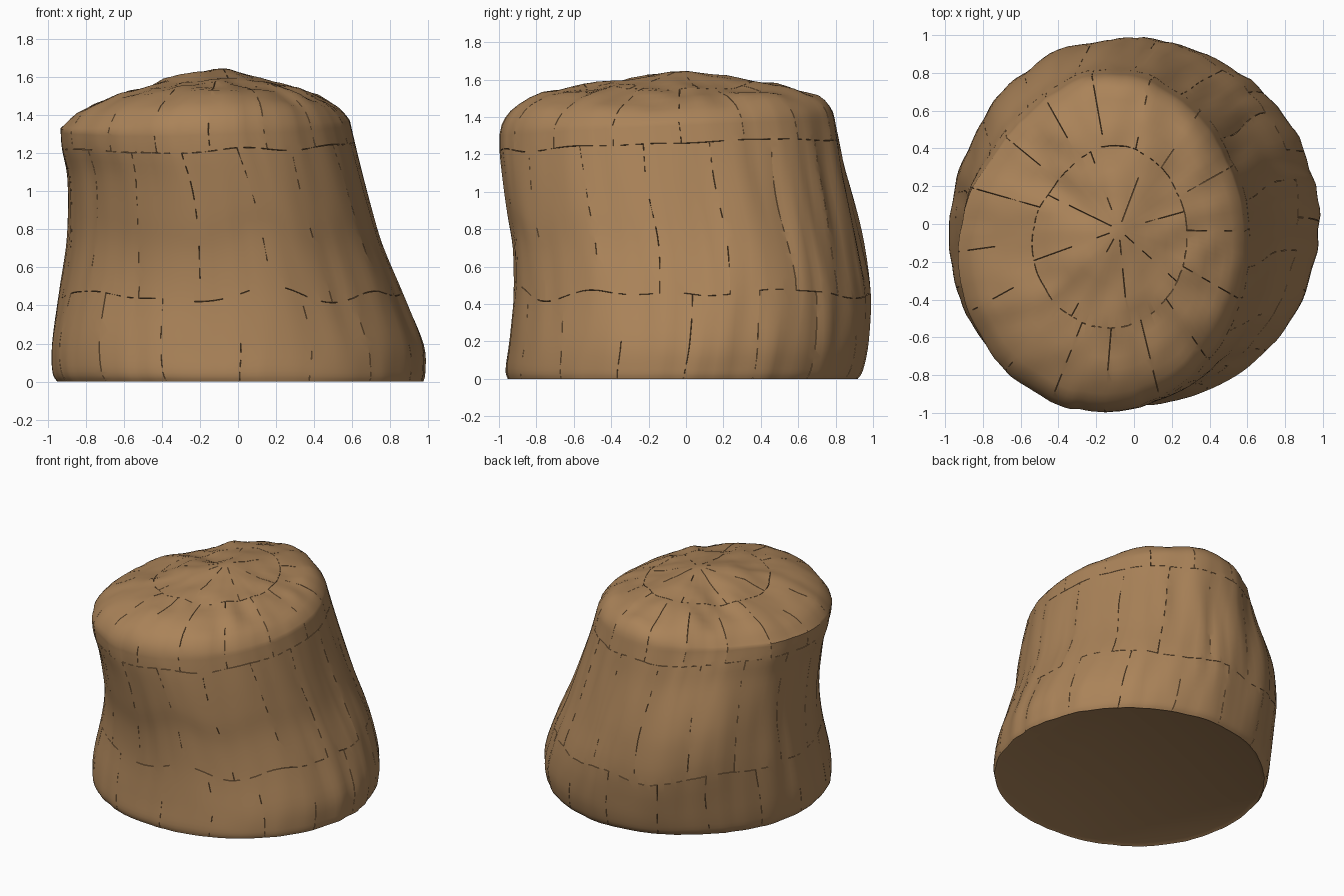
import bpy
import bmesh
import math
import random
from mathutils import Vector, noise

random.seed(4)
SEGMENTS = 144
SIDE_STEPS = 4
PATCH = 9  # segments per bark patch

cube = bpy.data.objects.get("Cube")
if cube:
    bpy.data.objects.remove(cube, do_unlink=True)


def make_material(name, colour):
    mat = bpy.data.materials.new(name)
    mat.use_nodes = True
    mat.diffuse_color = colour
    shader = mat.node_tree.nodes["Principled BSDF"]
    shader.inputs["Base Color"].default_value = colour
    shader.inputs["Roughness"].default_value = 0.9
    return mat


bark = make_material("bark brown", (0.405, 0.228, 0.1, 1))

# Trunk silhouette: height, then the left, right, front and back extents
TRUNK = [
    (0.0, -0.95, 0.97, -0.95, 0.92),
    (0.05, -0.975, 0.98, -0.96, 0.95),
    (0.2, -0.975, 0.97, -0.94, 0.98),
    (0.45, -0.94, 0.87, -0.92, 0.99),
    (0.7, -0.9, 0.76, -0.925, 0.945),
    (0.9, -0.89, 0.7, -0.955, 0.9),
    (1.1, -0.9, 0.65, -0.98, 0.855),
    (1.25, -0.935, 0.615, -0.995, 0.83),
    (1.36, -0.945, 0.59, -0.995, 0.81),
]

# Local swellings and hollows: compass angle, height, reach, amount
SWELLINGS = [
    (225, 0.15, 0.3, 0.05),
    (135, 1.45, 0.3, -0.13),
    (135, 0.75, 0.3, 0.05),
    (135, 0.1, 0.3, -0.035),
    (315, 0.8, 0.4, 0.03),
]

# Crown: share of the rim radius, and share of the climb to the peak
CROWN = [(0.99, 0.14), (0.97, 0.26), (0.94, 0.38), (0.9, 0.48), (0.84, 0.57),
         (0.77, 0.65), (0.7, 0.7), (0.62, 0.75), (0.54, 0.79), (0.46, 0.83),
         (0.38, 0.87), (0.3, 0.9), (0.22, 0.93), (0.14, 0.96), (0.06, 0.99)]
PEAK = Vector((-0.08, -0.03, 1.645))


def spline(a, b, c, d, t):
    """Smooth blend between b and c."""
    return b + 0.5 * t * (c - a + t * (2 * a - 5 * b + 4 * c - d
                                       + t * (3 * (b - c) + d - a)))


def trunk_rows():
    last = len(TRUNK) - 1
    for i in range(last):
        keys = [TRUNK[max(0, min(last, i + k))] for k in (-1, 0, 1, 2)]
        for step in range(SIDE_STEPS):
            yield [spline(*values, step / SIDE_STEPS) for values in zip(*keys)]
    yield TRUNK[-1]


def swelling(angle, z):
    total = 0
    for compass, height, reach, amount in SWELLINGS:
        facing = max(0, math.cos(angle - math.radians(compass))) ** 6
        total += amount * facing * math.exp(-((z - height) / reach) ** 2)
    return total


def trunk_point(row, angle):
    """A point on the leaning, lightly fluted trunk."""
    z, left, right, front, back = row
    share = z / TRUNK[-1][0]
    wander = 0.05 * noise.noise(Vector((3 * math.cos(angle), 3 * math.sin(angle), 2 * z)))
    c, s = math.cos(angle + wander), math.sin(angle + wander)
    # Upright flutes, deepest at the back left
    depth = 0.012 + 0.018 * max(0, math.cos(angle - 0.8)) * math.sin(math.pi * share)
    flute = noise.noise(Vector((5 * c, 5 * s, 0.9 * z)))
    flute += 0.6 * noise.noise(Vector((11 * c, 11 * s, 1.5 * z)))
    grow = 1 + depth * (flute - 0.2) + swelling(angle, z)
    x = (left + right) / 2 + (right - left) / 2 * c * grow
    y = (front + back) / 2 + (back - front) / 2 * s * grow
    # Tilted rim and wavy patch rows
    z += share ** 2 * (0.025 * x + 0.045 * y)
    z += 0.1 * math.sin(math.pi * share) * noise.noise(Vector((2 * c, 2 * s, 7)))
    return Vector((x, y, z))


def crown_point(rim, angle, spread, climb):
    """A point on the lumpy top, sloping more gently to the sides and back right."""
    point = PEAK.lerp(rim, spread)
    back_right = max(0, math.cos(angle - math.radians(140))) ** 4
    climb **= 1 + 0.65 * math.cos(angle) ** 2 + 0.4 * back_right
    point.z = rim.z + (PEAK.z - rim.z) * climb
    fade = min(1, 5 * (1 - spread)) * min(1, 5 * spread)
    lump = noise.noise(Vector((3.2 * point.x, 3.2 * point.y, 1)))
    lump += 0.7 * noise.noise(Vector((7 * point.x, 7 * point.y, 5)))
    point.z += fade * (0.03 * lump - 0.006)
    return point


# Stump body, lofted ring by ring
bm = bmesh.new()
angles = [math.tau * j / SEGMENTS for j in range(SEGMENTS)]
points = [[trunk_point(row, a) for a in angles] for row in trunk_rows()]
rim_row = len(points) - 1
points += [[crown_point(p, a, *level) for p, a in zip(points[rim_row], angles)]
           for level in CROWN]
rings = [[bm.verts.new(p) for p in row] for row in points]

# Bark patches: rows split at the given rings, with staggered columns
low_seam, high_seam = 3 * SIDE_STEPS, rim_row - SIDE_STEPS
crown_seam = rim_row + 9
SEAM_ROWS = (low_seam, high_seam, crown_seam)


def patch_of(i, j):
    band = sum(i >= seam for seam in SEAM_ROWS)
    width = PATCH * (2 if band == len(SEAM_ROWS) else 1)
    return band, (j + 4 * band) % SEGMENTS // width


patches = {}
for i, (low, high) in enumerate(zip(rings, rings[1:])):
    for j in range(SEGMENTS):
        k = (j + 1) % SEGMENTS
        face = bm.faces.new((low[j], low[k], high[k], high[j]))
        patches[face] = patch_of(i, j)
peak = bm.verts.new(PEAK)
for j in range(SEGMENTS):
    bm.faces.new((rings[-1][j], rings[-1][(j + 1) % SEGMENTS], peak))

# Underside, slightly hollow inside the base edge
hollow = [bm.verts.new((0.97 * v.co.x, 0.97 * v.co.y, 0.012)) for v in rings[0]]
for j in range(SEGMENTS):
    k = (j + 1) % SEGMENTS
    bm.faces.new((rings[0][k], rings[0][j], hollow[j], hollow[k]))
bm.faces.new(reversed(hollow))

# Broken hairline cracks between the patches, sunk as narrow grooves
seams = []
for edge in bm.edges:
    sides = [patches.get(face) for face in edge.link_faces]
    if len(sides) == 2 and None not in sides and sides[0] != sides[1]:
        if random.random() < 0.6:
            seams.append(edge)
result = bmesh.ops.bevel(bm, geom=seams, offset=0.004, offset_type='OFFSET',
                         segments=2, profile=0.5, affect='EDGES', clamp_overlap=True)
bm.normal_update()
strips = set(result["faces"])
floor = [v for v in result["verts"] if all(f in strips for f in v.link_faces)]
for vert, normal in [(v, v.normal.copy()) for v in floor]:
    vert.co -= 0.015 * normal

mesh = bpy.data.meshes.new("tree_stump")
bm.to_mesh(mesh)
bm.free()
mesh.materials.append(bark)
stump = bpy.data.objects.new("tree_stump", mesh)
bpy.context.collection.objects.link(stump)

# Smooth bark with crisp cracks and base edge
bpy.ops.object.select_all(action='DESELECT')
stump.select_set(True)
bpy.context.view_layer.objects.active = stump
bpy.ops.object.shade_smooth_by_angle(angle=math.radians(40))
